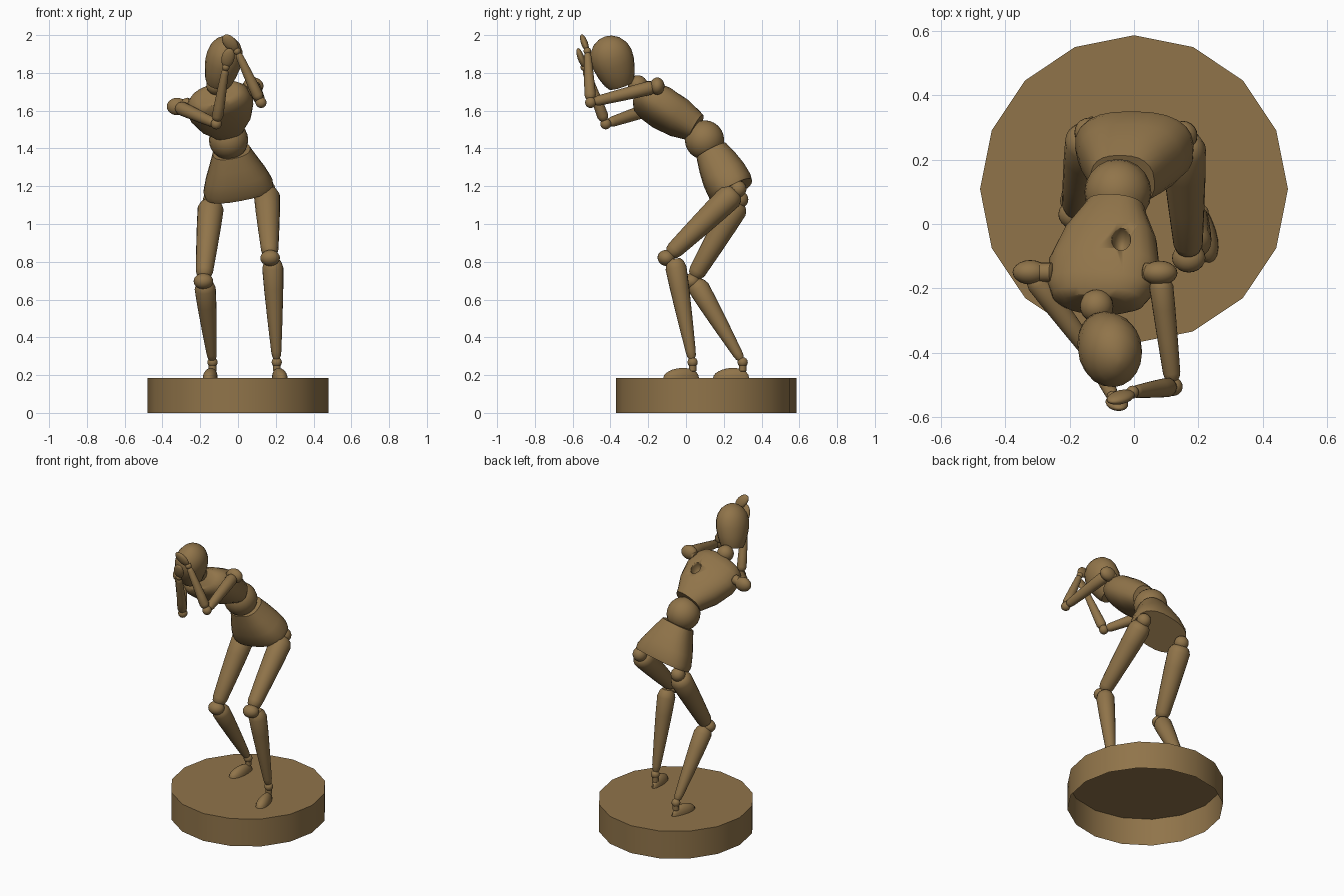
import bpy, bmesh
from math import sin, cos, pi, copysign, radians
from mathutils import Vector, Matrix

if "Cube" in bpy.data.objects:
    bpy.data.objects.remove(bpy.data.objects["Cube"])

wood = bpy.data.materials.new("warm brown wood")
wood.use_nodes = True
wood.diffuse_color = (0.28, 0.175, 0.068, 1)
wood.node_tree.nodes["Principled BSDF"].inputs["Base Color"].default_value = wood.diffuse_color


def finish(name, bm, angle=40):
    bmesh.ops.recalc_face_normals(bm, faces=bm.faces)
    mesh = bpy.data.meshes.new(name)
    bm.to_mesh(mesh)
    bm.free()
    mesh.materials.append(wood)
    obj = bpy.data.objects.new(name, mesh)
    bpy.context.collection.objects.link(obj)
    bpy.ops.object.select_all(action='DESELECT')
    obj.select_set(True)
    bpy.context.view_layer.objects.active = obj
    bpy.ops.object.shade_smooth_by_angle(angle=radians(angle))
    return obj


def frame(axis, side):
    """Columns: side, depth, axis."""
    z = Vector(axis).normalized()
    x = Vector(side)
    x = (x - z * x.dot(z)).normalized()
    return Matrix((x, z.cross(x), z)).transposed()


def loft(name, start, end, rings, side=(1, 0, 0), power=1.0, segs=20):
    """Capped tube from start to end; each ring is (t, half width, half depth)."""
    start, end = Vector(start), Vector(end)
    rot = frame(end - start, side)
    bm = bmesh.new()
    loops = []
    for t, w, d in rings:
        loop = []
        for i in range(segs):
            c, s = cos(2 * pi * i / segs), sin(2 * pi * i / segs)
            local = Vector((w * copysign(abs(c) ** power, c), d * copysign(abs(s) ** power, s), 0))
            loop.append(bm.verts.new(start.lerp(end, t) + rot @ local))
        loops.append(loop)
    for a, b in zip(loops, loops[1:]):
        for i in range(segs):
            j = (i + 1) % segs
            bm.faces.new((a[i], a[j], b[j], b[i]))
    bm.faces.new(loops[0])
    bm.faces.new(loops[-1])
    return finish(name, bm)


def ball(name, centre, radii, axis=(0, 0, 1), side=(1, 0, 0)):
    bm = bmesh.new()
    bmesh.ops.create_uvsphere(bm, u_segments=20, v_segments=12, radius=1)
    rot = frame(axis, side)
    for v in bm.verts:
        v.co = Vector(centre) + rot @ Vector(a * r for a, r in zip(v.co, radii))
    return finish(name, bm)


def limb(name, a, b, r0, r1):
    """Rounded tapering rod."""
    profile = [(0, .55, 0), (.03, .82, 0), (.09, 1, 0), (.3, 1, .18), (.6, 1, .55),
               (.92, 1, 1), (.97, .85, 1), (1, .55, 1)]
    rings = [(t, k * (r0 + (r1 - r0) * m), k * (r0 + (r1 - r0) * m)) for t, k, m in profile]
    return loft(name, a, b, rings)


def foot(name, ankle, turn):
    """Teardrop foot with a flat sole, wide at the toe."""
    bm = bmesh.new()
    bmesh.ops.create_uvsphere(bm, u_segments=20, v_segments=12, radius=1)
    spin = Matrix.Rotation(turn, 3, 'Z')
    for v in bm.verts:
        taper = 0.8 - 0.2 * v.co.y
        local = Vector((v.co.x * .046 * taper, v.co.y * .096 - .062, 0))
        v.co = spin @ local + Vector((ankle[0], ankle[1], .186 + max(v.co.z, 0) * (.052 + .006 * v.co.y)))
    bmesh.ops.remove_doubles(bm, verts=bm.verts, dist=0.0005)
    return finish(name, bm)


# Hollow stand, open underneath
bm = bmesh.new()
bmesh.ops.create_cone(bm, cap_ends=True, segments=16, radius1=.478, radius2=.478, depth=.185,
                      matrix=Matrix.Translation((0, .108, .0925)) @ Matrix.Rotation(pi / 2, 4, 'Z'))
bm.faces.ensure_lookup_table()
bottom = [f for f in bm.faces if f.calc_center_median().z < .01]
bmesh.ops.delete(bm, geom=bottom, context='FACES_ONLY')
# keep the outward winding of the open shell
finish("stand", bm, 30)

# Legs: hip, knee, shin top, ankle
legs = {
    "left": ((.152, .275, 1.185), (.17, -.105, .82), (.182, -.062, .82), (.205, .035, .268), .2),
    "right": ((-.14, .285, 1.13), (-.183, .03, .697), (-.178, .045, .70), (-.135, .30, .268), -.15),
}
for side, (hip, knee, shin_top, ankle, turn) in legs.items():
    h, k, s, a = map(Vector, (hip, knee, shin_top, ankle))
    ball(side + "_hip_joint", h, (.045, .045, .045))
    limb(side + "_thigh", h.lerp(k, .03), h.lerp(k, .95), .069, .046)
    ball(side + "_knee_joint", k, (.052, .046, .042), axis=h - a)
    limb(side + "_shin", s.lerp(a, .01), s.lerp(a, .97), .056, .027)
    ball(side + "_ankle_joint", a, (.027, .027, .027))
    limb(side + "_ankle_peg", a, a - Vector((0, 0, .05)), .02, .02)
    foot(side + "_foot", ankle, turn)

# Pelvis and waist
loft("pelvis", (.005, .245, 1.175), (-.035, .135, 1.385),
     [(0, .183, .118), (.12, .186, .125), (.4, .162, .122), (.7, .13, .108), (1, .1, .088)],
     side=(.985, 0, .17), power=.8, segs=24)
ball("waist_joint", (-.05, .098, 1.445), (.104, .104, .104))

# Chest with a small gouge in the back
chest_side = (.964, 0, .27)
chest = loft("chest", (-.055, .055, 1.51), (-.115, -.25, 1.685),
             [(0, .092, .073), (.06, .1, .08), (.3, .146, .1), (.6, .176, .105),
              (.82, .17, .095), (.95, .145, .08), (1, .11, .06)],
             side=chest_side, power=.82, segs=24)
gouge = ball("gouge_cutter", (-.04, -.045, 1.70), (.03, .042, .06), axis=(0, .5, .87))
gouge.hide_render = True
cut = chest.modifiers.new("gouge", 'BOOLEAN')
cut.operation = 'DIFFERENCE'
cut.object = gouge
bpy.ops.object.select_all(action='DESELECT')
chest.select_set(True)
bpy.context.view_layer.objects.active = chest
bpy.ops.object.modifier_apply(modifier=cut.name)
bpy.data.objects.remove(gouge)

# Neck and egg-shaped head
ball("neck_joint", (-.116, -.255, 1.735), (.052, .052, .052))
loft("head", (-.108, -.345, 1.735), (-.045, -.43, 1.99),
     [(0, .06, .068), (.08, .072, .083), (.25, .086, .1), (.45, .096, .112), (.62, .096, .113),
      (.77, .086, .101), (.89, .065, .076), (.97, .035, .041), (1, .008, .01)])

# Arms: shoulder, elbow, wrist, fingertip
arms = {
    "left": ((.08, -.152, 1.73), (.122, -.505, 1.643), (-.005, -.522, 1.915), (-.075, -.552, 1.998)),
    "right": ((-.322, -.15, 1.622), (-.115, -.425, 1.53), (-.065, -.538, 1.83), (-.042, -.572, 1.925)),
}
for side, points in arms.items():
    s, e, w, tip = map(Vector, points)
    ball(side + "_shoulder_joint", s, (.055, .038, .046), side=chest_side)
    limb(side + "_upper_arm", s.lerp(e, .04), s.lerp(e, .95), .037, .027)
    ball(side + "_elbow_joint", e, (.029, .029, .029))
    limb(side + "_forearm", e.lerp(w, .06), e.lerp(w, .96), .03, .02)
    ball(side + "_wrist_joint", w, (.02, .02, .02))
    ball(side + "_hand", w.lerp(tip, .52), (.034, .018, .055), axis=tip - w)

# Short peg joining each shoulder to the chest
for side, x, z in (("left", .03, 1.716), ("right", -.25, 1.642)):
    limb(side + "_shoulder_peg", Vector((x, -.15, z)), Vector(arms[side][0]), .03, .03)
